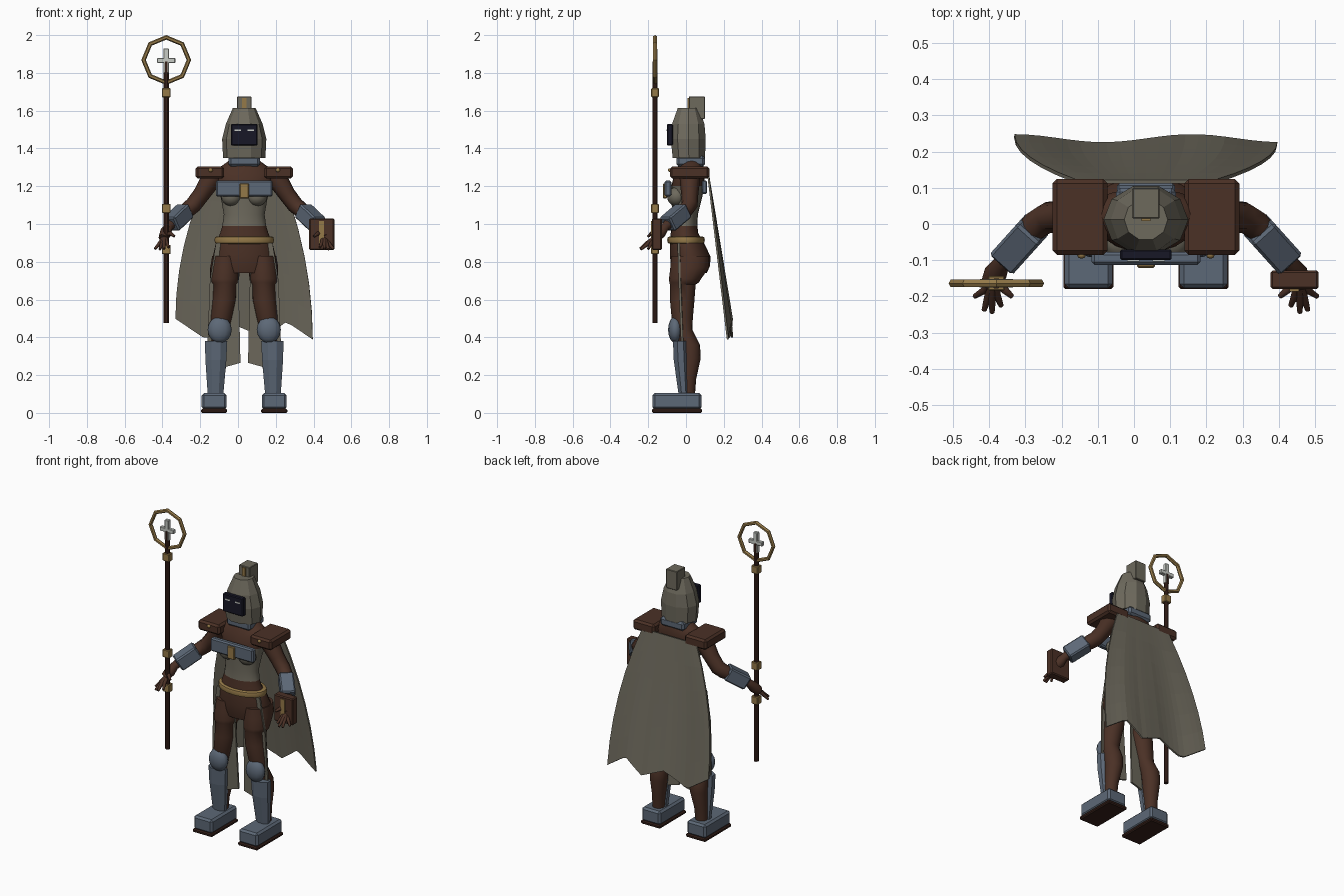
import bpy, bmesh, math
from mathutils import Vector

if "Cube" in bpy.data.objects:
    bpy.data.objects.remove(bpy.data.objects["Cube"])

CX = 0.033  # body centre line


def material(name, code):
    rgb = [(int(code[i:i + 2], 16) / 255) ** 2.2 for i in (0, 2, 4)]
    m = bpy.data.materials.new(name)
    m.use_nodes = True
    m.diffuse_color = (*rgb, 1)
    m.node_tree.nodes["Principled BSDF"].inputs["Base Color"].default_value = (*rgb, 1)
    return m


CLOTH = material("grey cloth", "6D695D")
BROWN = material("brown leather", "4C342A")
STEEL = material("blue steel", "5D6876")
GOLD = material("dull gold", "94794A")
NAVY = material("dark visor", "1D1D2A")
LIGHT = material("pale crystal", "C6CAC4")
DARK = material("dark wood", "3A2620")


def finish(name, bm, mat, smooth=False):
    bmesh.ops.recalc_face_normals(bm, faces=bm.faces)
    me = bpy.data.meshes.new(name)
    bm.to_mesh(me)
    bm.free()
    ob = bpy.data.objects.new(name, me)
    bpy.context.collection.objects.link(ob)
    me.materials.append(mat)
    if smooth:
        select(ob)
        bpy.ops.object.shade_smooth_by_angle(angle=math.radians(50))
    return ob


def select(ob):
    bpy.ops.object.select_all(action='DESELECT')
    ob.select_set(True)
    bpy.context.view_layer.objects.active = ob


def box(name, mat, lo, hi, bevel=0.0):
    bm = bmesh.new()
    bmesh.ops.create_cube(bm, size=1)
    lo, hi = Vector(lo), Vector(hi)
    for v in bm.verts:
        v.co = (lo + hi) / 2 + v.co * (hi - lo)
    if bevel:
        bmesh.ops.bevel(bm, geom=bm.edges[:], offset=bevel, segments=1, affect='EDGES')
    return finish(name, bm, mat)


def loft(name, mat, rings, seg=16, phase=0.0, smooth=True):
    """Skin stacked ellipses given as (x, y, z, rx, ry)."""
    bm = bmesh.new()
    rows = []
    for x, y, z, rx, ry in rings:
        angles = [math.tau * (i + phase) / seg for i in range(seg)]
        rows.append([bm.verts.new((x + rx * math.cos(a), y + ry * math.sin(a), z)) for a in angles])
    for a, b in zip(rows, rows[1:]):
        for i in range(seg):
            j = (i + 1) % seg
            bm.faces.new((a[i], a[j], b[j], b[i]))
    bm.faces.new(rows[0])
    bm.faces.new(rows[-1])
    return finish(name, bm, mat, smooth)


def tube(name, mat, points):
    """Round limb through (x, y, z, radius) points."""
    cu = bpy.data.curves.new(name, 'CURVE')
    cu.dimensions = '3D'
    cu.bevel_depth = 1
    cu.bevel_resolution = 2
    cu.use_fill_caps = True
    sp = cu.splines.new('POLY')
    sp.points.add(len(points) - 1)
    for p, (x, y, z, r) in zip(sp.points, points):
        p.co = (x, y, z, 1)
        p.radius = r
    ob = bpy.data.objects.new(name, cu)
    bpy.context.collection.objects.link(ob)
    cu.materials.append(mat)
    select(ob)
    bpy.ops.object.convert(target='MESH')
    bpy.ops.object.shade_smooth_by_angle(angle=math.radians(60))


def ball(name, mat, centre, radii, seg=16, rows=10, smooth=True):
    bm = bmesh.new()
    bmesh.ops.create_uvsphere(bm, u_segments=seg, v_segments=rows, radius=1)
    for v in bm.verts:
        v.co = Vector(centre) + v.co * Vector(radii)
    return finish(name, bm, mat, smooth)


# Torso with a cloth top between waist and chest
torso = loft("torso", BROWN, [
    (CX, .02, .74, .15, .09), (CX, .024, .78, .168, .104), (CX, .022, .83, .166, .107),
    (CX, .005, .90, .15, .09), (CX, -.008, .95, .128, .073), (CX, -.008, .99, .116, .068),
    (CX, -.005, 1.05, .108, .068), (CX, .003, 1.13, .122, .08), (CX, .01, 1.2, .14, .088),
    (CX, .02, 1.27, .17, .08), (CX, .025, 1.3, .13, .07), (CX, .03, 1.35, .06, .055)], seg=20)
torso.data.materials.append(CLOTH)
for p in torso.data.polygons:
    p.material_index = int(.99 < p.center.z < 1.2)
loft("belt", GOLD, [(CX, 0, z, .148 + d, .09 + d) for z, d in
     ((.895, -.005), (.9, .006), (.915, .01), (.93, .006), (.935, -.005))], seg=20)

# Chest armour
box("breastplate", STEEL, (CX - .15, -.113, 1.145), (CX + .15, -.078, 1.23), .008)
box("breastplate_clasp", GOLD, (CX - .025, -.121, 1.135), (CX + .025, -.1, 1.215), .004)
box("back_plate", STEEL, (CX - .08, .085, 1.16), (CX + .08, .112, 1.23), .006)
box("collar", STEEL, (CX - .083, -.05, 1.305), (CX + .083, .1, 1.36), .012)

# Hood, crest and visor
loft("hood", CLOTH, [(CX, .015, 1.35, .112, .09), (CX, .012, 1.45, .117, .097),
     (CX, .012, 1.53, .097, .09), (CX, .012, 1.615, .06, .058)], seg=10, smooth=False)
box("hood_crest", CLOTH, (CX - .038, .015, 1.555), (CX + .038, .1, 1.675), .003)
box("crest_stripe", GOLD, (CX - .012, .008, 1.6), (CX + .012, .016, 1.668))
box("visor", NAVY, (CX - .071, -.1, 1.415), (CX + .071, -.07, 1.53), .005)

for s, side in ((-1, "right"), (1, "left")):
    def at(x, *rest):
        return (CX + s * x, *rest)

    def block(name, mat, x0, x1, y0, y1, z0, z1, bevel=0.0):
        a, b = sorted((CX + s * x0, CX + s * x1))
        return box(f"{side}_{name}", mat, (a, y0, z0), (b, y1, z1), bevel)

    block("eye_slit", LIGHT, .018, .052, -.103, -.099, 1.493, 1.501)
    ball(side + "_bust", CLOTH, at(.068, -.05, 1.145), (.054, .05, .05))

    # Shoulder armour
    block("shoulder_pad", BROWN, .106, .258, -.085, .124, 1.24, 1.305, .012)
    ball(side + "_pad_stud", GOLD, at(.178, -.086, 1.285), (.012, .01, .01), 8, 6)

    # Arm, bracer and hand
    tube(side + "_arm", BROWN, [at(.15, .02, 1.27, .055), at(.19, .02, 1.215, .052),
         at(.228, .02, 1.155, .045), at(.27, .018, 1.1, .044), at(.3, 0, 1.075, .042),
         at(.35, -.055, 1.035, .036), at(.4, -.11, .985, .024), at(.415, -.135, .955, .032),
         at(.43, -.165, .925, .026)])
    bracer = block("bracer", STEEL, 0, 0, 0, 0, 0, 0)
    bm = bmesh.new()
    bmesh.ops.create_cube(bm, size=1)
    for v in bm.verts:
        v.co *= Vector((.085, .085, .14))
    bmesh.ops.bevel(bm, geom=bm.edges[:], offset=.008, segments=1, affect='EDGES')
    bm.to_mesh(bracer.data)
    bm.free()
    bracer.location = at(.349, -.055, 1.035)
    bracer.rotation_euler = Vector((s * .09, -.1, -.085)).to_track_quat('Z', 'Y').to_euler()
    for i, (kx, kz, tx, ty, tz) in enumerate(((.445, .9, .473, -.2, .868), (.436, .895, .447, -.238, .866),
                                             (.425, .9, .425, -.244, .868), (.412, .905, .4, -.226, .876),
                                             (.39, .95, .37, -.2, .935))):
        tube(f"{side}_finger_{i + 1}", BROWN, [at(.42, -.145, .94, .013),
             at(kx, (ty - .165) / 2, kz, .011), at(tx, ty, tz, .007)])

    # Leg with shorts hem, knee guard, greave and boot
    loft(side + "_leg", BROWN, [at(.1, .022, .83, .07, .1), at(.1, .02, .77, .08, .103),
         at(.104, -.005, .71, .076, .085), at(.104, -.01, .69, .073, .078),
         at(.103, -.017, .68, .063, .068), at(.106, -.02, .6, .063, .065),
         at(.122, -.02, .5, .057, .056), at(.13, -.012, .44, .05, .046),
         at(.138, .02, .36, .055, .054), at(.14, .025, .29, .052, .053),
         at(.148, .012, .18, .04, .042), at(.152, .01, .08, .036, .036)])
    ball(side + "_knee_guard", STEEL, at(.13, -.057, .44), (.064, .038, .07), 12, 8)
    loft(side + "_greave", STEEL, [at(.152, -.012, .1, .045, .03), at(.15, -.026, .28, .06, .042),
         at(.149, -.03, .38, .064, .042)], seg=8, phase=.5, smooth=False)
    block("boot", STEEL, .093, .225, -.177, .082, .018, .105, .012)
    block("boot_sole", DARK, .09, .228, -.18, .085, 0, .022, .006)

    # Split skirt panel hanging from the belt
    bm = bmesh.new()
    corners = [(.035, -.045, .9), (.15, -.045, .9), (.182, -.04, .7),
               (.2, -.02, .215), (.02, -.015, .265), (.03, -.035, .7)]
    face = bm.faces.new([bm.verts.new(at(*c)) for c in corners])
    more = bmesh.ops.extrude_face_region(bm, geom=[face])["geom"]
    for v in more:
        if isinstance(v, bmesh.types.BMVert):
            v.co.y += .012
    finish(side + "_skirt_panel", bm, CLOTH)

# Cape: widening folds with a ragged hem
HEM = [(-1, .5), (-.55, .39), (-.1, .46), (.3, .4), (.62, .485), (1, .39)]


def hem(u):
    for (a, za), (b, zb) in zip(HEM, HEM[1:]):
        if u <= b + 1e-6:
            return za + (zb - za) * (u - a) / (b - a)


bm = bmesh.new()
COLS, ROWS = 20, 6
us = [2 * i / COLS - 1 for i in range(COLS + 1)]
grid = []
for r in range(ROWS + 1):
    t = r / ROWS
    half = .19 + .173 * (1 - (1 - t) ** 2)
    grid.append([bm.verts.new((CX + u * half,
                 .122 + .115 * t + .011 * t * math.cos(math.tau * (u + 1) / 1.35),
                 1.265 + (hem(u) - 1.265) * t)) for u in us])
for a, b in zip(grid, grid[1:]):
    for i in range(COLS):
        bm.faces.new((a[i], a[i + 1], b[i + 1], b[i]))
cape = finish("cape", bm, CLOTH)
cape.modifiers.new("thickness", 'SOLIDIFY').thickness = .01

# Book in the left hand
box("book", BROWN, (.377, -.18, .862), (.51, -.128, 1.03), .006)
box("book_strap", GOLD, (.43, -.186, .895), (.456, -.178, 1.015))

# Staff with ring and crystal cross
SX, SY = -.38, -.164
loft("staff", DARK, [(SX, SY, z, .015, .015) for z in (.475, 1.86)], seg=8, phase=.5, smooth=False)
for i, z in enumerate((.865, 1.083, 1.695)):
    box(f"staff_band_{i + 1}", GOLD, (SX - .023, SY - .02, z - .024), (SX + .023, SY + .02, z + .024), .003)
bpy.ops.mesh.primitive_torus_add(major_segments=8, minor_segments=6, major_radius=.12, minor_radius=.012,
                                 location=(SX, SY, 1.868), rotation=(math.pi / 2, 0, 0))
ring = bpy.context.object
ring.name = "staff_ring"
ring.data.materials.append(GOLD)
for p in ring.data.polygons:
    p.use_smooth = False
box("crystal_upright", LIGHT, (SX - .014, SY - .012, 1.8), (SX + .014, SY + .012, 1.93), .003)
box("crystal_crossbar", LIGHT, (SX - .048, SY - .012, 1.852), (SX + .048, SY + .012, 1.878), .003)
